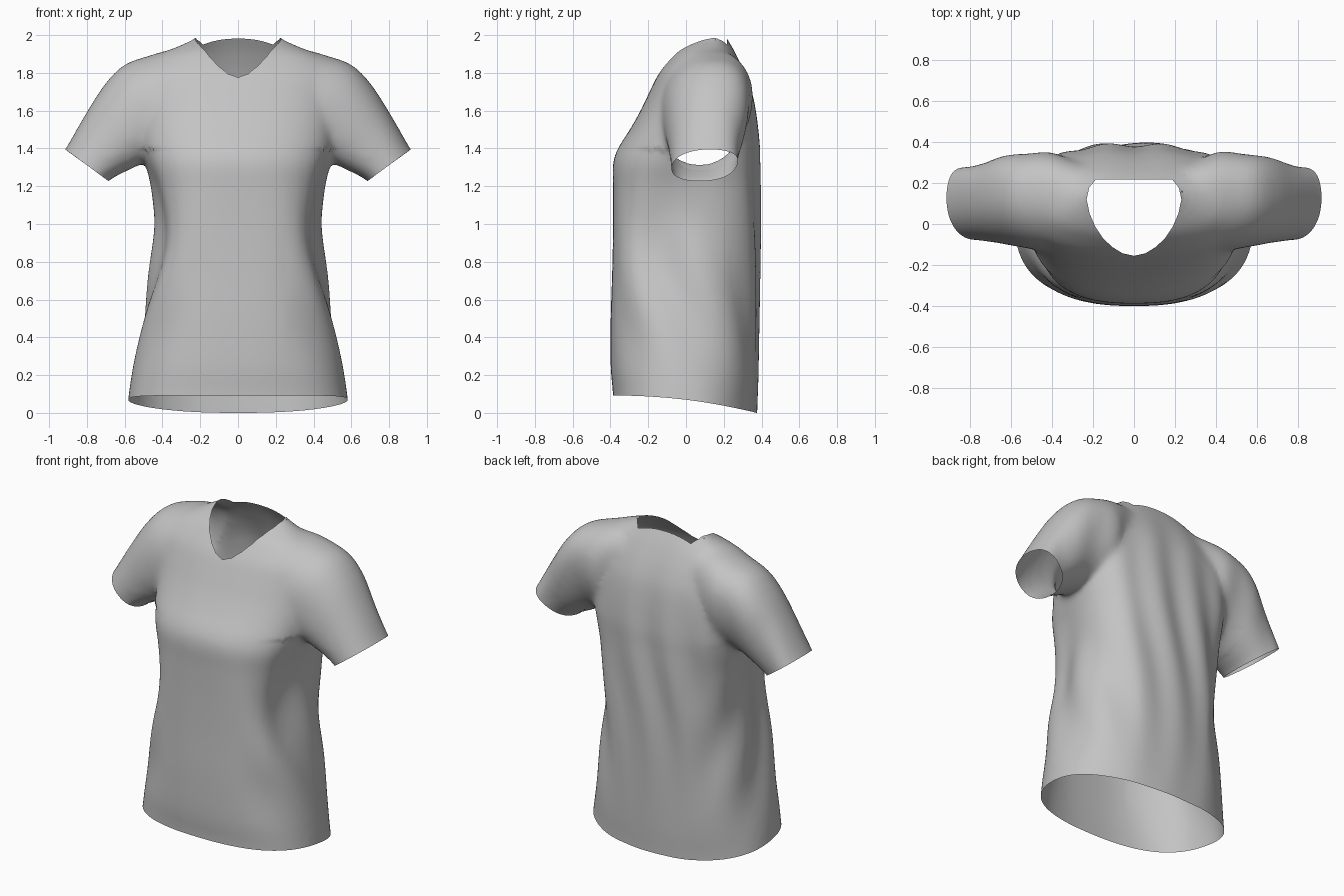
import bpy, bmesh
from math import sin, cos, exp, pi
from mathutils import Vector

cube = bpy.data.objects.get("Cube")
if cube:
    bpy.data.objects.remove(cube)

SIDES = 72


def power(v, n):
    return abs(v) ** (2 / n) * (1 if v >= 0 else -1)


def densify(rows, steps=4):
    """Smooth curve through a list of section tuples."""
    out = []
    padded = [rows[0]] + rows + [rows[-1]]
    for a, b, c, d in zip(padded, padded[1:], padded[2:], padded[3:]):
        for s in range(steps):
            t = s / steps
            out.append(tuple(
                q + t / 2 * (r - p + t * (2 * p - 5 * q + 4 * r - w + t * (3 * (q - r) + w - p)))
                for p, q, r, w in zip(a, b, c, d)))
    return out + [rows[-1]]


def loft(bm, rings):
    """Closed skin through a list of point rings."""
    loops = [[bm.verts.new(p) for p in ring] for ring in rings]
    for a, b in zip(loops, loops[1:]):
        for i in range(SIDES):
            j = (i + 1) % SIDES
            bm.faces.new((a[i], a[j], b[j], b[i]))
    bm.faces.new(loops[0])
    bm.faces.new(loops[-1])


def torso_ring(z, front, back, width, front_n, back_n):
    mid, half = (front + back) / 2, (back - front) / 2
    ring = []
    for i in range(SIDES):
        a = 2 * pi * i / SIDES
        n = back_n if sin(a) > 0 else front_n
        ring.append((width * power(cos(a), n), mid + half * power(sin(a), n), z))
    return ring


def sleeve_ring(side, top_x, top_z, low_x, low_z, front, back, lean):
    top, low = Vector((top_x, 0, top_z)), Vector((low_x, 0, low_z))
    ring = []
    for i in range(SIDES):
        a = 2 * pi * i / SIDES
        up, out = power(cos(a), 2.25), power(sin(a), 2.25)
        p = (top + low) / 2 + (top - low) / 2 * up
        p.y = (front + back) / 2 + (back - front) / 2 * out + lean * up
        p.x *= side
        ring.append(p)
    return ring


# Torso sections: height, front, back, half width, squareness of front and back
TORSO = [(-.1, -.38, .37, .6, 2.5, 2.3), (.1, -.38, .37, .575, 2.5, 2.3),
         (.25, -.393, .375, .55, 2.5, 2.4), (.5, -.393, .378, .5, 2.6, 2.5),
         (.75, -.385, .38, .465, 2.8, 2.7), (1, -.38, .382, .45, 2.9, 2.9),
         (1.2, -.38, .382, .46, 2.7, 3.1), (1.32, -.382, .38, .485, 2.5, 3.2),
         (1.4, -.358, .38, .5, 2.4, 3.2), (1.5, -.295, .372, .515, 2.4, 3.1),
         (1.6, -.238, .36, .525, 2.4, 3), (1.7, -.19, .342, .53, 2.4, 2.8),
         (1.8, -.14, .308, .52, 2.4, 2.5), (1.88, -.08, .272, .45, 2.3, 2.3),
         (1.92, -.045, .252, .37, 2.3, 2.3), (1.955, .005, .232, .29, 2.3, 2.3),
         (1.99, .07, .21, .225, 2.3, 2.3), (2.04, .12, .18, .19, 2.3, 2.3)]

# Sleeve sections: top x and z, underarm x and z, front, back, lean
SLEEVE = [(.957, 1.335, .737, 1.175, -.07, .265, .03), (.91, 1.4, .69, 1.24, -.07, .27, .03),
          (.8, 1.59, .6, 1.29, -.08, .29, .035), (.7, 1.745, .52, 1.33, -.095, .315, .04),
          (.6, 1.845, .44, 1.36, -.11, .335, .04), (.48, 1.89, .36, 1.39, -.125, .34, .04),
          (.35, 1.925, .3, 1.42, -.12, .31, .04), (.2, 1.93, .2, 1.47, -.08, .27, .04)]

# Fuse body and sleeves into one soft skin
bm = bmesh.new()
loft(bm, [torso_ring(*r) for r in densify(TORSO)])
for side in (1, -1):
    loft(bm, [sleeve_ring(side, *r) for r in densify(SLEEVE)])
bmesh.ops.recalc_face_normals(bm, faces=bm.faces)
mesh = bpy.data.meshes.new("shirt")
bm.to_mesh(mesh)
bm.free()
shirt = bpy.data.objects.new("shirt", mesh)
bpy.context.collection.objects.link(shirt)
remesh = shirt.modifiers.new("fuse", 'REMESH')
remesh.mode = 'VOXEL'
remesh.voxel_size = 0.016
smooth = shirt.modifiers.new("soften", 'SMOOTH')
smooth.factor = 0.5
smooth.iterations = 26
bpy.context.view_layer.update()
graph = bpy.context.evaluated_depsgraph_get()
skin = bpy.data.meshes.new_from_object(shirt.evaluated_get(graph))
shirt.modifiers.clear()
shirt.data = skin
bpy.data.meshes.remove(mesh)
skin.name = "shirt"

bm = bmesh.new()
bm.from_mesh(skin)


def slice_skin(keep, point, normal, clear=False):
    """Cut the chosen faces by a plane, optionally removing the outer side."""
    faces = [f for f in bm.faces if keep(f.calc_center_median())]
    geom = set(faces)
    for f in faces:
        geom.update(f.edges)
        geom.update(f.verts)
    bmesh.ops.bisect_plane(bm, geom=list(geom), dist=1e-5, plane_co=point,
                           plane_no=normal, clear_outer=clear)


# Hem and cuff openings
slice_skin(lambda c: c.z < .4, (0, 0, .1), (0, 0, -1), True)
for side in (1, -1):
    slice_skin(lambda c: c.x * side > .61, (side * .8, 0, 1.32), (side * .59, 0, -.81), True)

# V-shaped neck opening
half = [(.055, -.138), (.105, -.108), (.15, -.066), (.188, -.01), (.216, .055),
        (.228, .12), (.215, .175), (.185, .212)]
neck = [Vector((0, -.15, 0))] + [Vector((x, y, 0)) for x, y in half]
neck += [Vector((-x, y, 0)) for x, y in reversed(half)]
planes = []
for a, b in zip(neck, neck[1:] + neck[:1]):
    d = b - a
    planes.append((a, Vector((d.y, -d.x, 0)).normalized()))
for point, normal in planes:
    slice_skin(lambda c: c.z > 1.65 and abs(c.x) < .3, point, normal)


def in_neck(c):
    return c.z > 1.65 and all((c - p).dot(n) < 0 for p, n in planes)


hole = [f for f in bm.faces if in_neck(f.calc_center_median())]
bmesh.ops.delete(bm, geom=hole, context='FACES')


def bump(v, centre, size):
    return exp(-((v - centre) / size) ** 2)


# Cloth folds and the dropped back hem
bm.normal_update()
offsets = []
for v in bm.verts:
    x, y, z = v.co
    ax = abs(x)
    push = v.normal * .006
    back = min(max((y - .2) / .15, 0), 1) * bump(z, 1.1, .7)
    push += v.normal * back * .01 * sin(24 * x + 2 * sin(3 * z))
    if ax < .6 and z < 1.4:
        flank = min(max((ax - .25) / .15, 0), 1) * bump(z, .7, .45)
        push += v.normal * flank * .01 * sin(16 * y + 9 * z)
        tuck = bump(y, -.13, .14) * bump(z, 1, .3) * min(max((ax - .2) / .15, 0), 1)
        push.x -= (1 if x > 0 else -1) * .06 * tuck
    drop = min(max((y + .38) / .75, 0), 1) ** 2
    push.z -= .092 * drop * max(0, 1 - (z - .1) / .8)
    offsets.append(push)
for v, push in zip(bm.verts, offsets):
    v.co += push
low = min(v.co.z for v in bm.verts)
bmesh.ops.translate(bm, verts=bm.verts, vec=(0, 0, -low))
for f in bm.faces:
    f.smooth = True
    f.material_index = 0
bm.to_mesh(skin)
bm.free()

# Plain grey cloth
cloth = bpy.data.materials.new("grey_cloth")
cloth.use_nodes = True
colour = (.55, .55, .55, 1)
cloth.diffuse_color = colour
shader = next(n for n in cloth.node_tree.nodes if n.type == 'BSDF_PRINCIPLED')
shader.inputs["Base Color"].default_value = colour
shader.inputs["Roughness"].default_value = .8
skin.materials.clear()
skin.materials.append(cloth)
